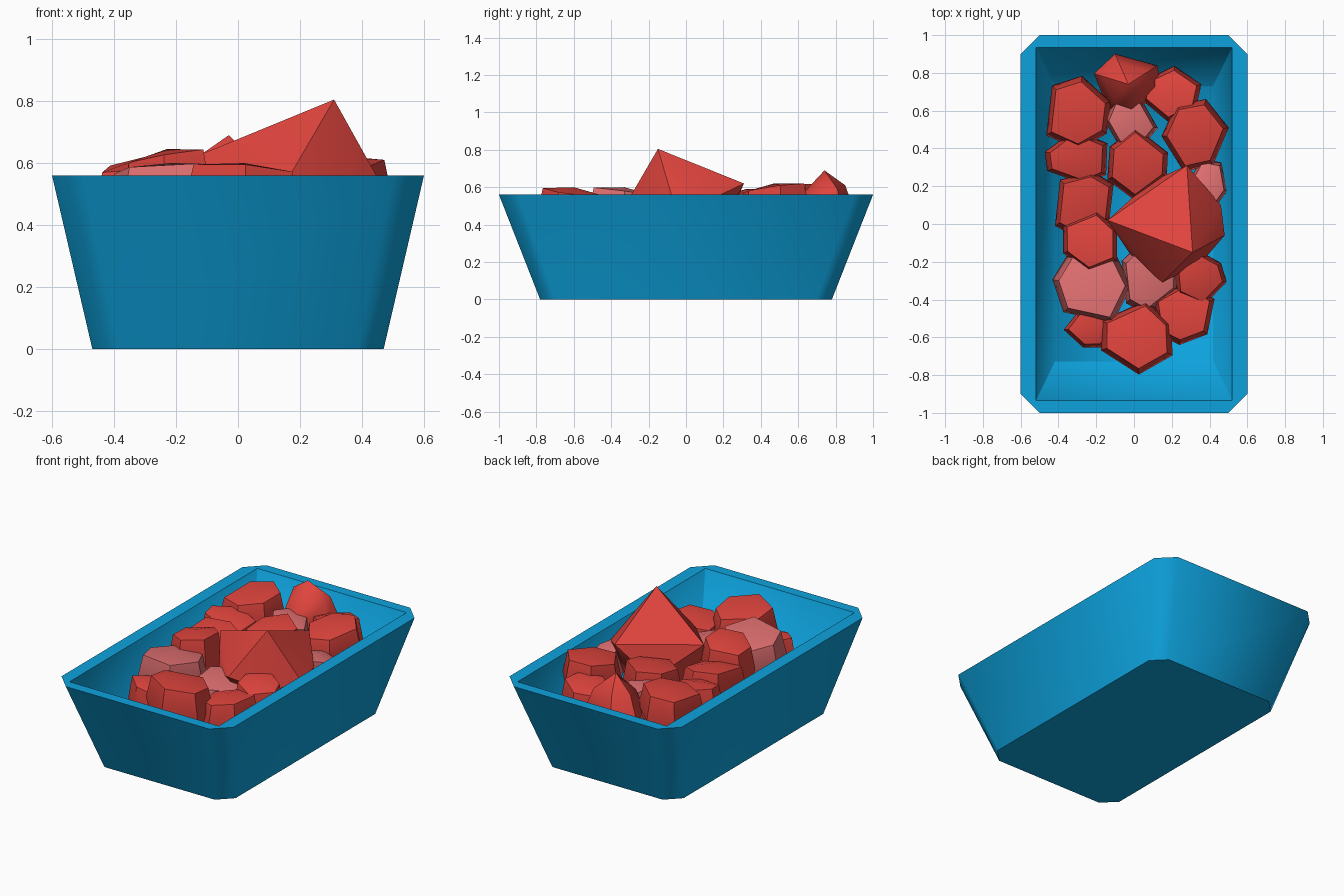
import bpy, bmesh, math, random

if "Cube" in bpy.data.objects:
    bpy.data.objects.remove(bpy.data.objects["Cube"])

random.seed(4)

def material(name, rgb):
    m = bpy.data.materials.new(name)
    m.diffuse_color = (*rgb, 1)
    m.use_nodes = True
    m.node_tree.nodes["Principled BSDF"].inputs["Base Color"].default_value = m.diffuse_color
    return m

BLUE = material("tray blue", (0.004, 0.36, 0.72))
RED = material("fruit red", (0.75, 0.058, 0.047))
PINK = material("fruit pink", (0.75, 0.16, 0.165))

def finish(bm, name, mat):
    bmesh.ops.recalc_face_normals(bm, faces=bm.faces)
    me = bpy.data.meshes.new(name)
    bm.to_mesh(me)
    bm.free()
    me.materials.append(mat)
    ob = bpy.data.objects.new(name, me)
    bpy.context.collection.objects.link(ob)
    return ob

# Tray: four rings of a chamfered rectangle, outside bottom to inside floor
def ring(bm, x, y, z, c):
    pts = [(x, c - y), (x, y - c), (x - c, y), (c - x, y),
           (-x, y - c), (-x, c - y), (c - x, -y), (x - c, -y)]
    return [bm.verts.new((px, py, z)) for px, py in pts]

bm = bmesh.new()
rings = [ring(bm, 0.47, 0.78, 0, 0.085), ring(bm, 0.60, 1.0, 0.56, 0.10),
         ring(bm, 0.52, 0.935, 0.56, 0.003), ring(bm, 0.42, 0.73, 0.05, 0.003)]
for a, b in zip(rings, rings[1:]):
    for i in range(8):
        j = (i + 1) % 8
        bm.faces.new((a[i], a[j], b[j], b[i]))
bm.faces.new(rings[0][::-1])
bm.faces.new(rings[3])
for f in bm.faces:
    f.smooth = True
for r in rings[:3]:                       # crisp base and rim edges
    for i in range(8):
        bm.edges.get((r[i], r[(i + 1) % 8])).smooth = False
finish(bm, "tray", BLUE)

# Chunks: convex lumps with faceted, partly smoothed sides
def hull(name, pts, mat):
    bm = bmesh.new()
    for p in pts:
        bm.verts.new(p)
    res = bmesh.ops.convex_hull(bm, input=bm.verts)
    loose = [v for v in bm.verts if not v.link_faces]
    bmesh.ops.delete(bm, geom=loose, context='VERTS')
    ob = finish(bm, name, mat)
    bpy.ops.object.select_all(action='DESELECT')
    ob.select_set(True)
    bpy.context.view_layer.objects.active = ob
    bpy.ops.object.shade_smooth_by_angle(angle=math.radians(42))

def chunk(name, x, y, rx, ry, top, mat, taper=0.84):
    start = random.uniform(0, math.tau)
    lean = random.uniform(0, math.tau)
    pts = []
    for i in range(6):
        a = start + math.tau * (i + random.uniform(-0.2, 0.2)) / 6
        k = random.uniform(0.96, 1.08)
        dx, dy = rx * k * math.cos(a), ry * k * math.sin(a)
        drop = 0.025 * (1 - math.cos(a - lean)) + (0.08 if taper < 0.8 else 0)
        for s, z in ((taper, top - drop), (1, top - 0.14 - drop), (0.65, top - 0.36)):
            pts.append((x + dx * s, y + dy * s, max(z, 0.06)))
    pts.append((x, y, top))
    hull(name, pts, mat)

# x, y, half width, half depth, top height
reds = [(-0.30, 0.59, 0.19, 0.20, 0.62), (0.20, 0.69, 0.16, 0.14, 0.56),
        (0.32, 0.47, 0.18, 0.19, 0.62), (-0.30, 0.35, 0.18, 0.15, 0.56),
        (0.02, 0.32, 0.17, 0.19, 0.59), (-0.26, 0.10, 0.18, 0.18, 0.57),
        (-0.23, -0.09, 0.16, 0.17, 0.645), (0.35, -0.29, 0.14, 0.15, 0.56),
        (0.26, -0.47, 0.17, 0.17, 0.52), (-0.22, -0.54, 0.15, 0.12, 0.50),
        (0.02, -0.60, 0.20, 0.19, 0.60)]
pinks = [(-0.02, 0.54, 0.14, 0.14, 0.55), (0.40, 0.22, 0.10, 0.13, 0.55),
         (-0.22, -0.33, 0.21, 0.22, 0.60), (0.08, -0.28, 0.16, 0.20, 0.51)]
for i, c in enumerate(reds):
    chunk(f"red_chunk_{i + 1}", *c, RED)
for i, c in enumerate(pinks):
    chunk(f"pink_chunk_{i + 1}", *c, PINK)
chunk("peaked_chunk", -0.03, 0.74, 0.18, 0.17, 0.69, RED, 0.7)

# Largest chunk: a tilted block with one raised corner
hull("large_tilted_chunk",
     [(0.31, -0.15, 0.805), (-0.14, 0.02, 0.62), (0.28, 0.31, 0.62),
      (0.15, -0.31, 0.53), (0.48, -0.06, 0.50), (0.46, 0.10, 0.52),
      (-0.02, -0.16, 0.45), (0.08, 0.22, 0.42), (0.36, -0.20, 0.45),
      (0.10, -0.10, 0.25), (0.32, 0.10, 0.25), (0.10, 0.10, 0.25)], RED)
